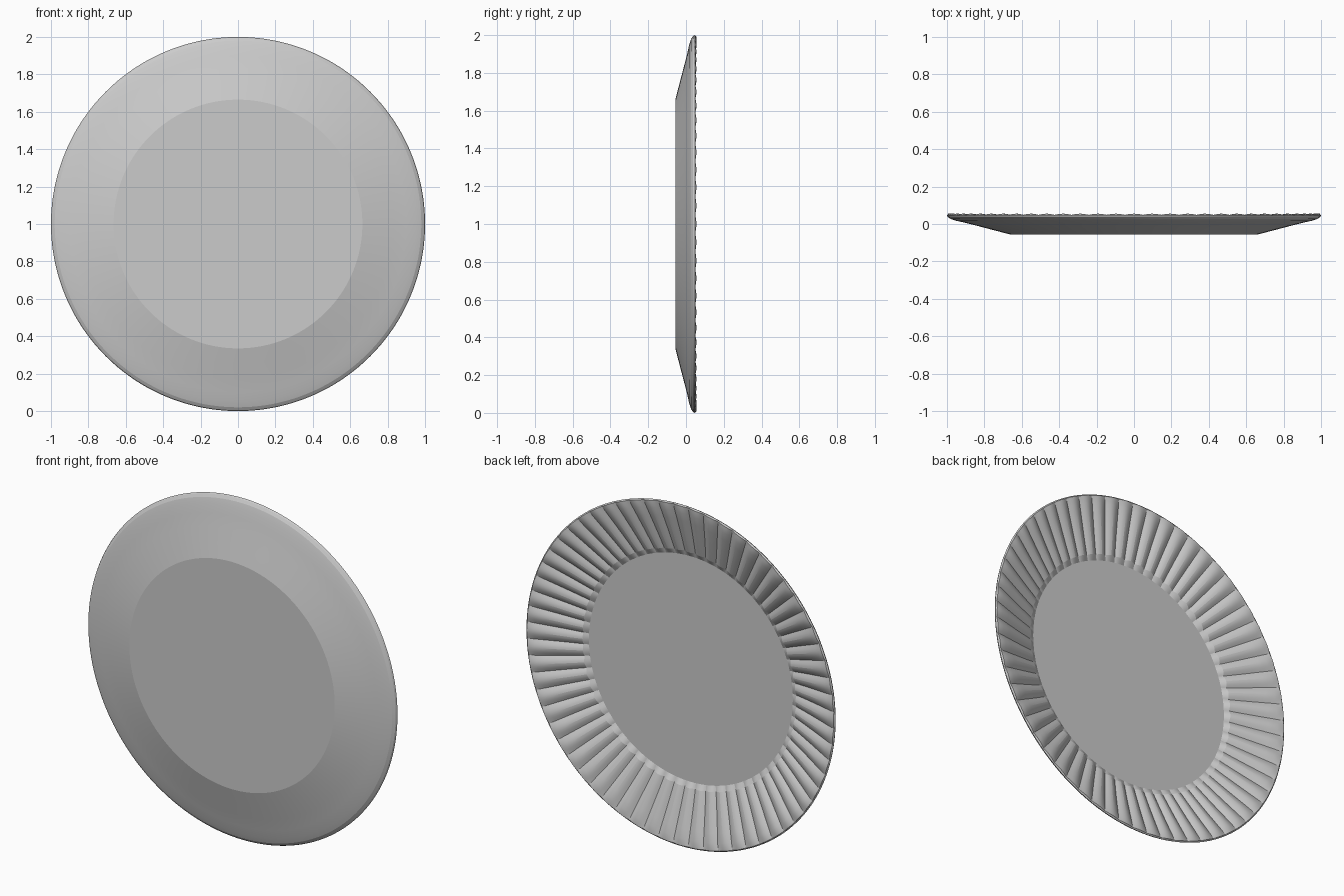
import bpy, bmesh, math

if "Cube" in bpy.data.objects:
    bpy.data.objects.remove(bpy.data.objects["Cube"], do_unlink=True)

FLUTES = 64
SEGMENTS = FLUTES * 8

mat = bpy.data.materials.new("plain grey")
mat.use_nodes = True
colour = (0.6, 0.6, 0.6, 1)
mat.diffuse_color = colour
mat.node_tree.nodes["Principled BSDF"].inputs["Base Color"].default_value = colour

# Plate section as (radius, depth, flute height): underside, lip, fluted inside
section = [
    (0.665, -0.055, 0), (0.75, -0.033, 0), (0.83, -0.012, 0), (0.9, 0.006, 0),
    (0.95, 0.017, 0), (0.98, 0.027, 0), (0.995, 0.037, 0), (1.0, 0.047, 0),
    (0.993, 0.052, 0.003), (0.98, 0.050, 0.005), (0.95, 0.044, 0.007),
    (0.9, 0.030, 0.008), (0.83, 0.009, 0.008), (0.75, -0.014, 0.008),
    (0.69, -0.032, 0.006), (0.66, -0.045, 0),
]


def add_ring(bm, radius, depth, flute):
    ring = []
    for i in range(SEGMENTS):
        a = math.tau * i / SEGMENTS
        wave = 2 * abs(math.cos(a * FLUTES / 2)) - 1  # rounded ridges, narrow creases
        ring.append(bm.verts.new((radius * math.cos(a), depth + flute * wave,
                                  1 + radius * math.sin(a))))
    return ring


bm = bmesh.new()
rings = [add_ring(bm, *point) for point in section]
for r0, r1 in zip(rings, rings[1:]):
    for i in range(SEGMENTS):
        j = (i + 1) % SEGMENTS
        bm.faces.new((r0[i], r0[j], r1[j], r1[i]))

# Flat centre discs on both sides
bm.faces.new(rings[0])
bm.faces.new(rings[-1])
bmesh.ops.recalc_face_normals(bm, faces=bm.faces)

mesh = bpy.data.meshes.new("plate")
bm.to_mesh(mesh)
bm.free()
mesh.materials.append(mat)
plate = bpy.data.objects.new("plate", mesh)
bpy.context.collection.objects.link(plate)

bpy.ops.object.select_all(action="DESELECT")
plate.select_set(True)
bpy.context.view_layer.objects.active = plate
bpy.ops.object.shade_smooth_by_angle(angle=math.radians(12))
